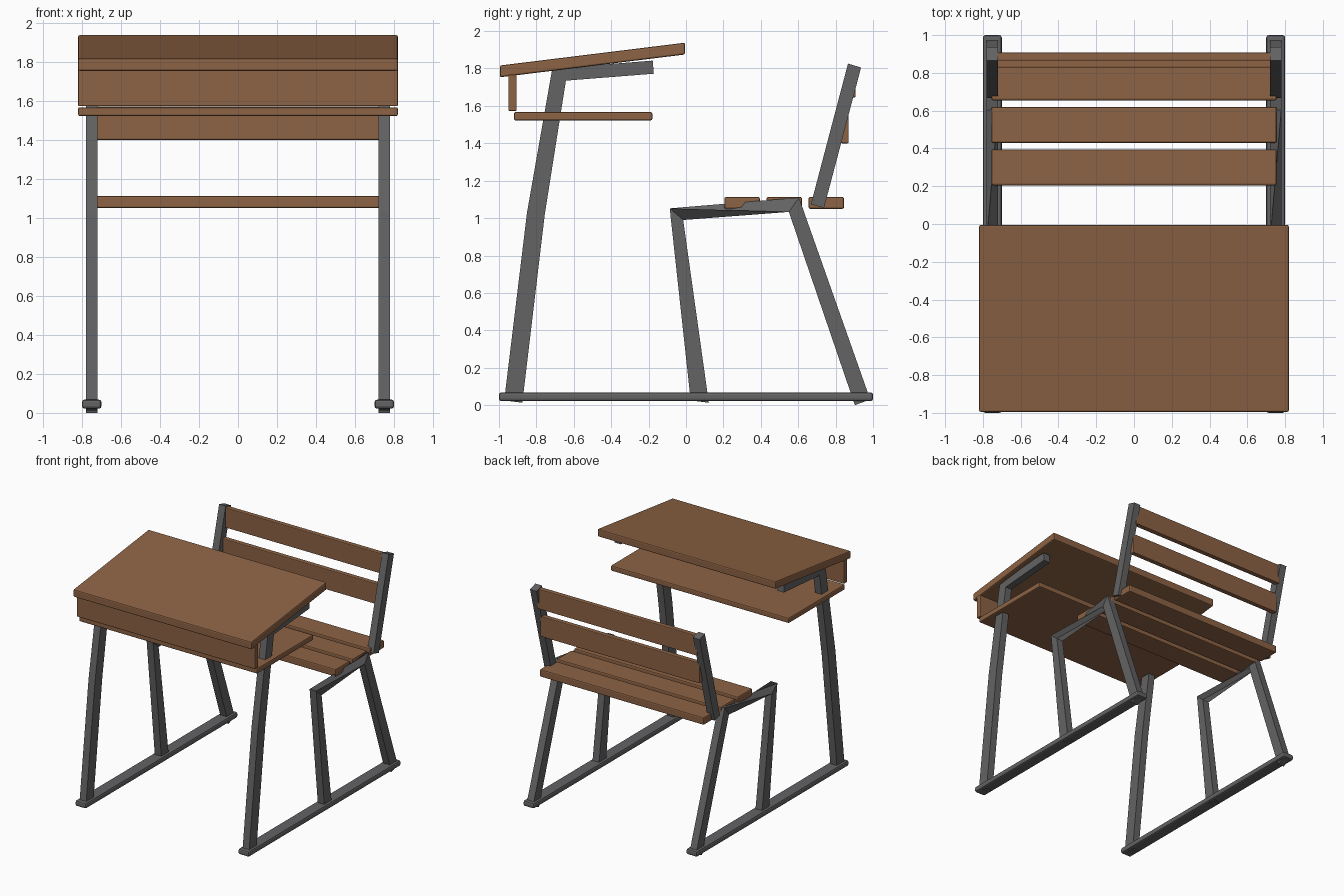
import bpy, bmesh, math

if "Cube" in bpy.data.objects:
    bpy.data.objects.remove(bpy.data.objects["Cube"])


def material(name, color):
    m = bpy.data.materials.new(name)
    m.diffuse_color = (*color, 1)
    m.use_nodes = True
    m.node_tree.nodes["Principled BSDF"].inputs["Base Color"].default_value = m.diffuse_color
    return m


WOOD = material("brown wood", (0.265, 0.125, 0.058))
METAL = material("dark grey metal", (0.125, 0.125, 0.13))


def finish(bm, name, mat, bevel=0):
    bmesh.ops.recalc_face_normals(bm, faces=bm.faces)
    me = bpy.data.meshes.new(name)
    bm.to_mesh(me)
    bm.free()
    me.materials.append(mat)
    ob = bpy.data.objects.new(name, me)
    bpy.context.collection.objects.link(ob)
    if bevel:
        mod = ob.modifiers.new("soft edges", 'BEVEL')
        mod.width = bevel
        mod.segments = 2
    return ob


def board(name, x, y, z, mat=WOOD, bevel=0.009, slope=0):
    """Box from (min, max) ranges; slope shears z along y."""
    bm = bmesh.new()
    bmesh.ops.create_cube(bm, size=1)
    for v in bm.verts:
        c = [r[0] + (r[1] - r[0]) * (k + 0.5) for r, k in zip((x, y, z), v.co)]
        v.co = (c[0], c[1], c[2] + slope * (c[1] - y[0]))
    return finish(bm, name, mat, bevel)


def bent_bar(name, cx, pairs, twist_at=None, half=0.03):
    """Rectangular bar through (outer, inner) y-z point pairs."""
    bm = bmesh.new()
    rings = []
    for (oy, oz), (iy, iz) in pairs:
        rings.append([bm.verts.new(p) for p in (
            (cx - half, oy, oz), (cx + half, oy, oz),
            (cx + half, iy, iz), (cx - half, iy, iz))])
    for i, (a, b) in enumerate(zip(rings, rings[1:])):
        s = 1 if i == twist_at else 0
        for j in range(4):
            k = (j + 1) % 4
            bm.faces.new((a[j], a[k], b[(k + s) % 4], b[(j + s) % 4]))
    bm.faces.new(rings[0])
    bm.faces.new(rings[-1])
    return finish(bm, name, METAL)


# Metal frame, repeated on both sides
for side, cx in (("left", -0.75), ("right", 0.75)):
    board(side + "_floor_runner", (cx - 0.05, cx + 0.05), (-1, 1), (0.022, 0.068), METAL, 0.013)
    bent_bar(side + "_desk_leg", cx, [
        ((-0.972, 0.025), (-0.875, 0.013)),
        ((-0.85, 1.03), (-0.755, 1.02)),
        ((-0.715, 1.80), (-0.642, 1.735)),
        ((-0.178, 1.842), (-0.172, 1.772))])
    bent_bar(side + "_seat_frame", cx, [
        ((0.025, 0.025), (0.122, 0.013)),
        ((-0.087, 1.052), (-0.015, 0.99)),
        ((0.604, 1.11), (0.55, 1.033)),
        ((0.985, 0.03), (0.903, 0.0))], twist_at=1)
    bent_bar(side + "_backrest_post", cx, [
        ((0.668, 1.074), (0.738, 1.055)),
        ((0.866, 1.826), (0.936, 1.805))])

# Desk: sloped top, book shelf and front panel
board("desk_top", (-0.82, 0.82), (-0.995, -0.005), (1.753, 1.816), slope=0.123)
board("book_shelf", (-0.82, 0.82), (-0.92, -0.18), (1.522, 1.567))
board("front_panel", (-0.82, 0.82), (-0.95, -0.905), (1.573, 1.768), bevel=0.006)

# Seat slats
for i, y in enumerate((0.205, 0.43, 0.655)):
    board(f"seat_slat_{i + 1}", (-0.755, 0.755), (y, y + 0.19), (1.05, 1.113))

# Backrest slats
board("lower_back_slat", (-0.735, 0.735), (0.828, 0.87), (1.40, 1.57), bevel=0.006)
board("upper_back_slat", (-0.735, 0.735), (0.865, 0.907), (1.645, 1.812), bevel=0.006)
